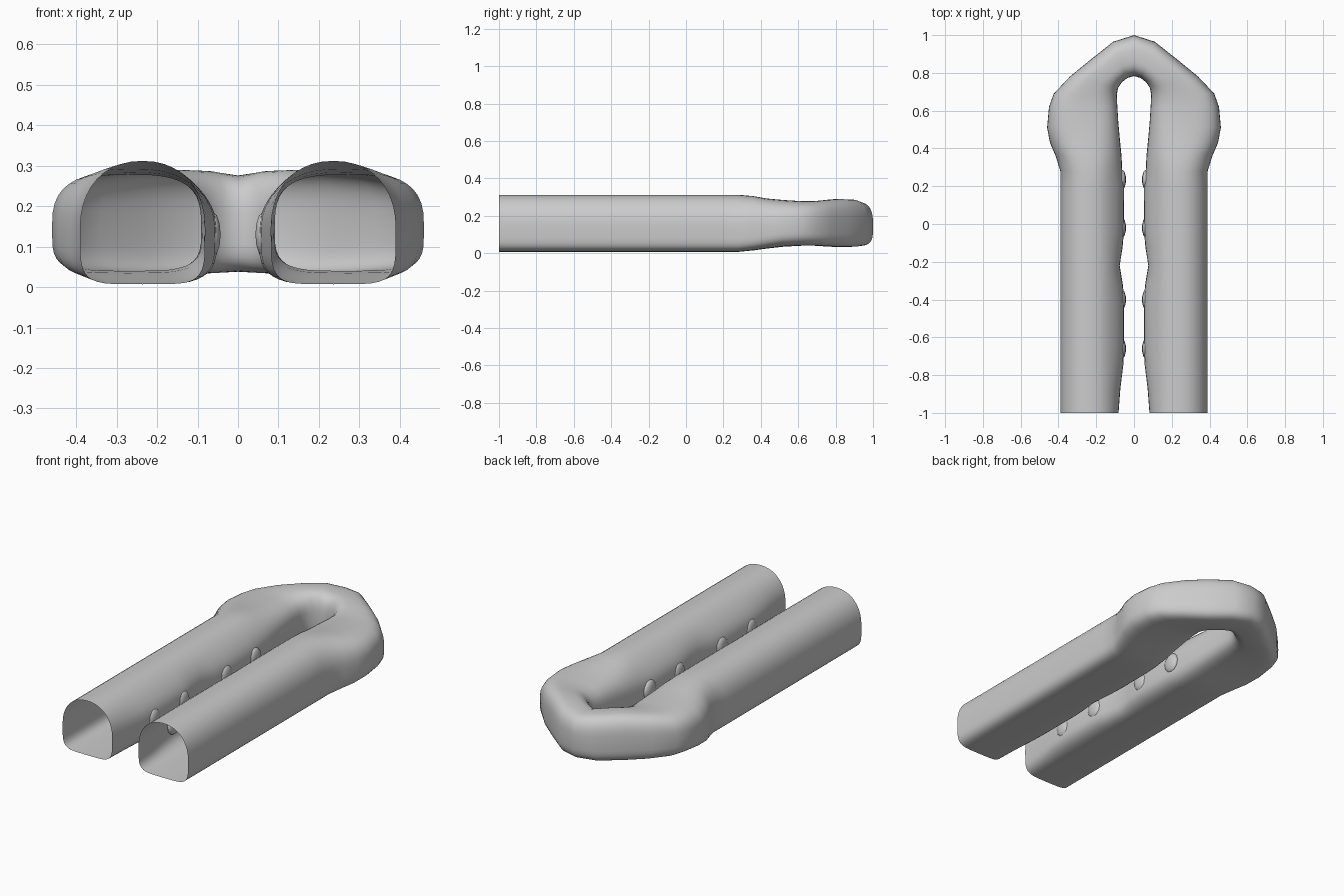
import bpy, bmesh, math
from mathutils import Vector

if "Cube" in bpy.data.objects:
    bpy.data.objects.remove(bpy.data.objects["Cube"])

N = 40  # points around the tube


def spow(a, p):
    return math.copysign(abs(a) ** p, a)


def section(inner, outer, z0, z1, bulge, box):
    """Ring with a flat floor and arched roof; box=1 gives a squarer roof."""
    a, b = Vector(inner), Vector(outer)
    mid, half = (a + b) / 2, (b - a) / 2
    zc = z0 + (z1 - z0) * 0.45
    top, low = 2.2 + 0.8 * box, 5.0 - 1.2 * box
    pts = []
    for i in range(N):
        t = 2 * math.pi * i / N
        c, s = math.cos(t), math.sin(t)
        n = top if s >= 0 else low
        u, v = spow(c, 2 / n), spow(s, 2 / n)
        p = mid + half * u
        if u < 0:
            p.x -= bulge * abs(u) ** 6
        pts.append((p.x, p.y, zc + v * ((z1 - zc) if v > 0 else (zc - z0))))
    return pts


# Straight leg: y and inward swelling of the inner wall
leg = [(-1, 0), (-.87, .01), (-.75, .025), (-.65, .03), (-.4, .03), (-.32, .023),
       (-.22, .006), (-.12, .022), (-.02, .03), (.2, .028), (.28, .02)]
rings = [section((.082, y), (.39, y), .007, .312, b, 0) for y, b in leg]

# Bend: inner xy, outer xy, bottom, top, swelling, squareness
bend = [((.08, .36), (.415, .36), .015, .305, .014, .2),
        ((.08, .44), (.445, .43), .025, .292, .006, .5),
        ((.083, .54), (.46, .51), .035, .284, 0, .8),
        ((.088, .62), (.45, .62), .04, .278, 0, 1),
        ((.091, .68), (.425, .69), .04, .278, 0, 1),
        ((.085, .72), (.34, .78), .036, .285, 0, 1),
        ((.065, .75), (.23, .87), .033, .29, 0, 1),
        ((.035, .773), (.11, .965), .034, .287, 0, 1),
        ((0, .783), (0, 1.0), .038, .276, 0, 1)]
rings += [section(*r) for r in bend]


def finish(me, name):
    ob = bpy.data.objects.new(name, me)
    bpy.context.collection.objects.link(ob)
    m = ob.modifiers.new("mirror", 'MIRROR')
    m.use_clip = True
    m.merge_threshold = 0.0005
    for p in me.polygons:
        p.use_smooth = True
    return ob


# Hollow U-shaped tube, open at the front
bm = bmesh.new()
vs = [[bm.verts.new(p) for p in r] for r in rings]
for r0, r1 in zip(vs, vs[1:]):
    for i in range(N):
        j = (i + 1) % N
        bm.faces.new((r0[i], r1[i], r1[j], r0[j]))
me = bpy.data.meshes.new("u_tube")
bm.to_mesh(me)
bm.free()
tube = finish(me, "u_tube")

# Small domed studs along the inner walls
bm = bmesh.new()
for y in (-.66, -.40, -.02, .235):
    ret = bmesh.ops.create_uvsphere(bm, u_segments=10, v_segments=6, radius=1)
    for v in ret['verts']:
        v.co = Vector((.062 + v.co.x * .02, y + v.co.y * .052, .13 + v.co.z * .055))
me = bpy.data.meshes.new("inner_studs")
bm.to_mesh(me)
bm.free()
studs = finish(me, "inner_studs")
